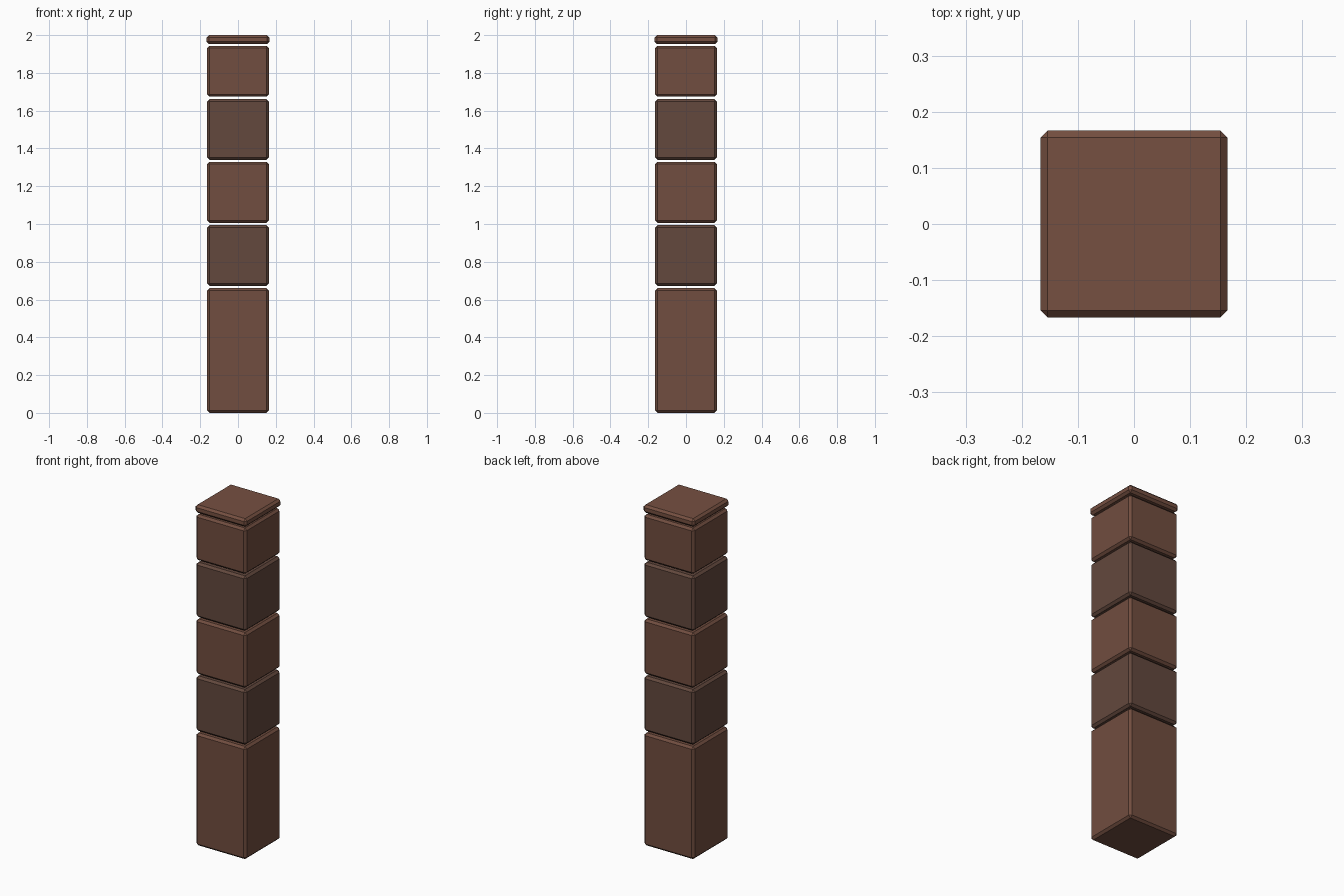
import bpy

if "Cube" in bpy.data.objects:
    bpy.data.objects.remove(bpy.data.objects["Cube"])


def material(name, rgb):
    m = bpy.data.materials.new(name)
    m.diffuse_color = (*rgb, 1)
    m.use_nodes = True
    m.node_tree.nodes["Principled BSDF"].inputs["Base Color"].default_value = m.diffuse_color
    return m


light = material("light_brown", (0.165, 0.075, 0.05, 1)[:3])
dark = material("dark_brown", (0.125, 0.065, 0.047))
top = material("cap_brown", (0.18, 0.08, 0.053))


def block(name, half, z0, z1, mat, bevel=0.0125):
    bpy.ops.mesh.primitive_cube_add(size=1, location=(0, 0, (z0 + z1) / 2))
    ob = bpy.context.object
    ob.name = name
    ob.scale = (2 * half, 2 * half, z1 - z0)
    bpy.ops.object.transform_apply(location=False, rotation=False, scale=True)
    mod = ob.modifiers.new("chamfer", 'BEVEL')
    mod.width = bevel
    mod.segments = 1
    mod.limit_method = 'NONE'
    ob.data.materials.append(mat)


# Tall base block
block("base_block", 0.163, 0.0, 0.661, light)

# Stacked blocks with thin open gaps, alternating tone
stack = [(0.672, 0.995), (1.006, 1.329), (1.340, 1.662), (1.674, 1.943)]
for i, (z0, z1) in enumerate(stack):
    block(f"stack_block_{i + 1}", 0.163, z0, z1, light if i % 2 else dark)

# Slightly wider flat cap
block("cap", 0.1665, 1.953, 2.0, top)
